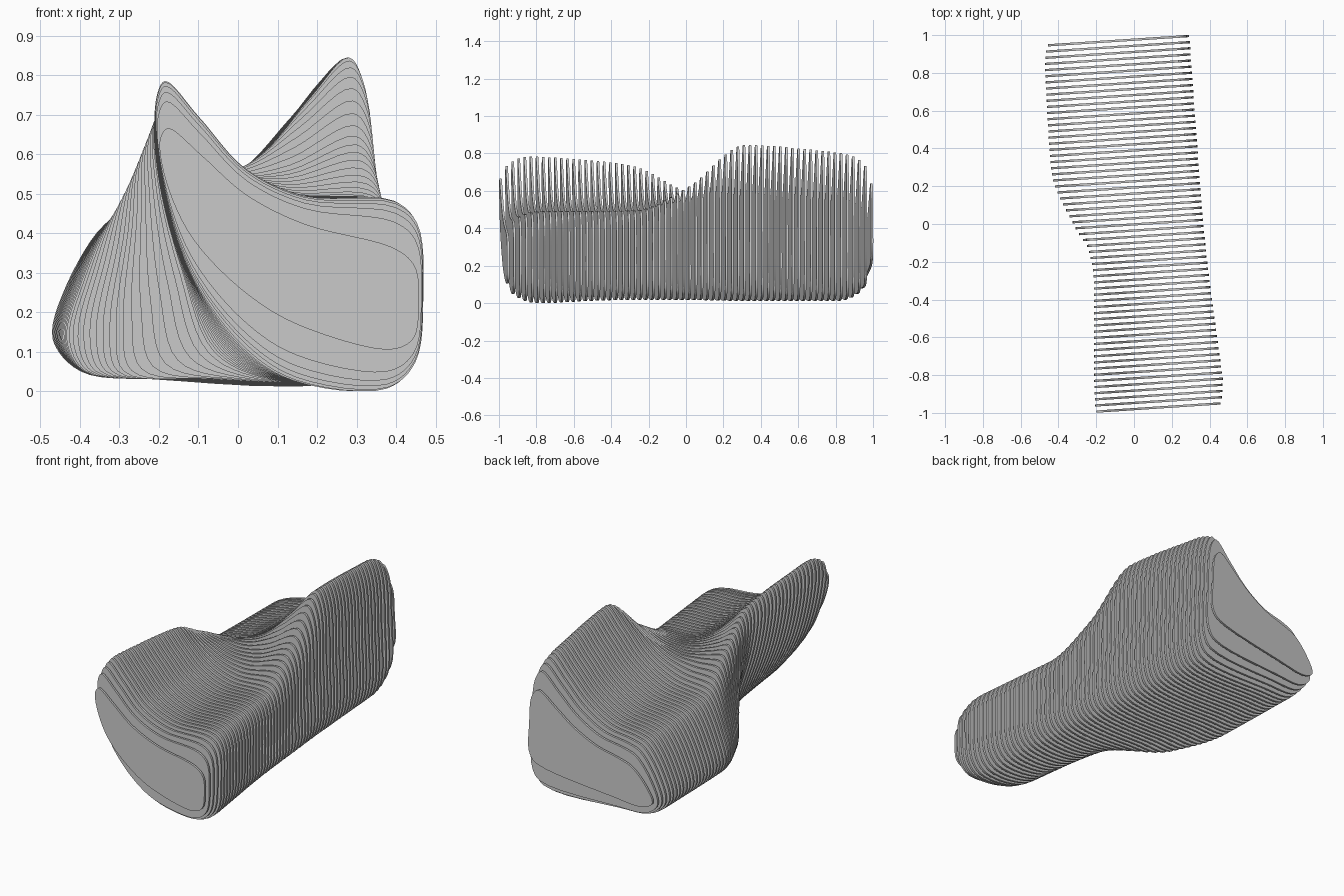
import bpy, bmesh, math

if "Cube" in bpy.data.objects:
    bpy.data.objects.remove(bpy.data.objects["Cube"])

COUNT, THICK, SLOPE = 61, 0.012, 0.066
START, END = -0.980, 0.976
SUB = 6  # curve samples per control point

# Cross-sections (x, z), clockwise from the top left corner, at stations along the bench
front = [(-.185, .79), (-.10, .70), (.02, .565), (.17, .495), (.40, .482), (.455, .43), (.47, .25),
         (.45, .07), (.38, .003), (.15, .025), (.02, .11), (-.12, .30), (-.195, .55), (-.208, .74)]
front_mid = [(-.185, .74), (-.10, .655), (0, .56), (.13, .50), (.345, .485), (.385, .44), (.395, .25),
             (.385, .08), (.33, .03), (.08, .03), (-.06, .10), (-.14, .30), (-.20, .53), (-.21, .69)]
middle = [(-.235, .60), (-.14, .575), (-.01, .545), (.13, .56), (.30, .625), (.345, .57), (.36, .30),
          (.355, .08), (.30, .03), (-.10, .03), (-.29, .05), (-.31, .17), (-.28, .40), (-.26, .56)]
back_mid = [(-.28, .465), (-.10, .50), (.06, .60), (.18, .74), (.28, .845), (.32, .77), (.335, .45),
            (.33, .10), (.28, .03), (-.20, .03), (-.39, .05), (-.435, .13), (-.40, .27), (-.32, .44)]
back = [(-.27, .45), (-.12, .48), (.02, .57), (.13, .69), (.235, .80), (.275, .73), (.295, .42),
        (.29, .10), (.24, .03), (-.22, .03), (-.40, .05), (-.47, .13), (-.435, .27), (-.34, .42)]
sections = [front, front_mid, middle, back_mid, back]
stations = [-.85, -.30, 0, .30, .85]


def blend(values, c):
    """Monotone cubic through the station values."""
    n = len(stations)
    slopes = [(values[i + 1] - values[i]) / (stations[i + 1] - stations[i]) for i in range(n - 1)]
    tang = [slopes[0]]
    for a, b in zip(slopes, slopes[1:]):
        tang.append(2 * a * b / (a + b) if a * b > 0 else 0)
    tang.append(slopes[-1])
    c = min(max(c, stations[0]), stations[-1])
    i = max(k for k in range(n - 1) if stations[k] <= c)
    h = stations[i + 1] - stations[i]
    t = (c - stations[i]) / h
    return ((2*t**3 - 3*t*t + 1) * values[i] + (t**3 - 2*t*t + t) * h * tang[i]
            + (3*t*t - 2*t**3) * values[i + 1] + (t**3 - t*t) * h * tang[i + 1])


def smooth_loop(pts):
    """Closed curve through the points, with tangents fitted to uneven spacing."""
    n = len(pts)
    d = [max(math.dist(pts[i], pts[(i + 1) % n]), 1e-4) ** .5 for i in range(n)]

    def tangent(i, k):
        p, q, r = pts[i - 1][k], pts[i][k], pts[(i + 1) % n][k]
        a, b = d[i - 1], d[i]
        return (q - p) / a - (r - p) / (a + b) + (r - q) / b

    out = []
    for i in range(n):
        j = (i + 1) % n
        for s in range(SUB):
            t = s / SUB
            out.append([(2*t**3 - 3*t*t + 1) * pts[i][k] + (t**3 - 2*t*t + t) * d[i] * tangent(i, k)
                        + (3*t*t - 2*t**3) * pts[j][k] + (t**3 - t*t) * d[i] * tangent(j, k)
                        for k in (0, 1)])
    return out


def end_rounding(loop, c):
    """Slats near both ends get lower, closing towards a sloping mid line."""
    u = max((-.78 - c) / (-.78 - START), (c - .80) / (END - .80), 0)
    s = .55 + .45 * math.sqrt(max(1 - u * u, 0))
    sx = 1 - (1 - s) * .08
    result = []
    for x, z in loop:
        mid = .42 - .5 * x if c < 0 else .36 + .35 * x
        cx = .13 if c < 0 else -.02
        result.append((cx + (x - cx) * sx, mid + (z - mid) * s))
    return result


def slat(index):
    c = START + (END - START) * index / (COUNT - 1)
    ctrl = [tuple(blend([s[p][k] for s in sections], c) for k in (0, 1)) for p in range(len(front))]
    loop = end_rounding(smooth_loop(ctrl), c)
    bm = bmesh.new()
    rings = [[bm.verts.new((x, c + SLOPE * x + off, max(z, 0))) for x, z in loop]
             for off in (-THICK / 2, THICK / 2)]
    n = len(loop)
    for i in range(n):
        j = (i + 1) % n
        bm.faces.new((rings[0][i], rings[0][j], rings[1][j], rings[1][i]))
    for ring in rings:
        bm.faces.new(ring)
    bmesh.ops.recalc_face_normals(bm, faces=bm.faces)
    name = f"bench_slat_{index + 1:02d}"
    mesh = bpy.data.meshes.new(name)
    bm.to_mesh(mesh)
    bm.free()
    ob = bpy.data.objects.new(name, mesh)
    bpy.context.collection.objects.link(ob)
    ob.select_set(True)
    bpy.context.view_layer.objects.active = ob


# Bench made of parallel upright slats
for i in range(COUNT):
    slat(i)
bpy.ops.object.shade_smooth_by_angle(angle=math.radians(35))
